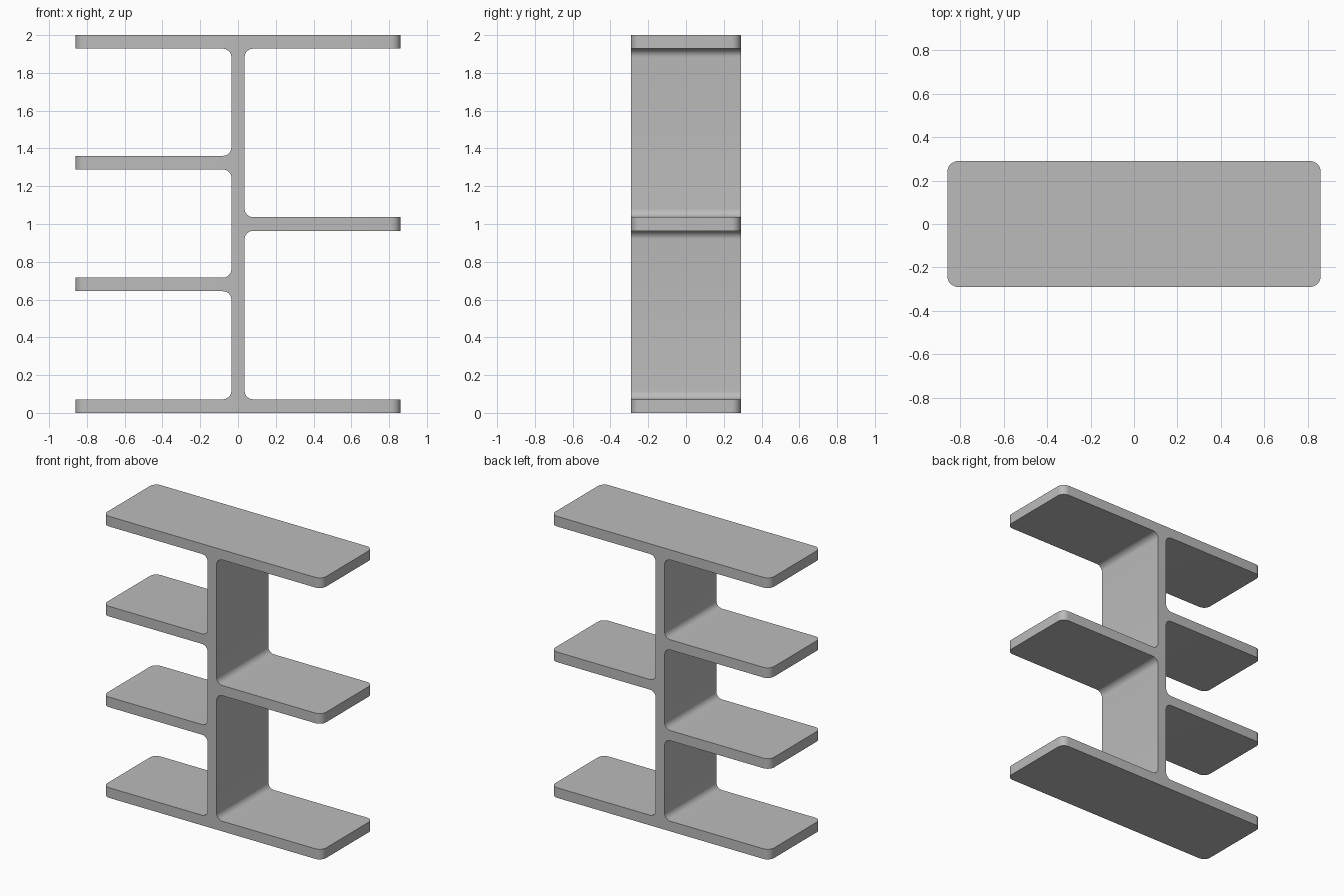
import bpy
import bmesh

cube = bpy.data.objects.get("Cube")
if cube:
    bpy.data.objects.remove(cube, do_unlink=True)

HALF_W, HALF_D, HEIGHT = 0.86, 0.29, 2.0
POST, BOARD = 0.035, 0.072       # half thickness of post, thickness of boards
FILLET, CORNER = 0.045, 0.05

# Single flat colour
grey = bpy.data.materials.new("plain grey")
grey.use_nodes = True
colour = (0.5, 0.5, 0.5, 1)
grey.diffuse_color = colour
grey.node_tree.nodes["Principled BSDF"].inputs["Base Color"].default_value = colour


def side_outline(sign, shelf_centres):
    """Bottom-to-top outline of one side, stepping out around each shelf."""
    points = [(sign * HALF_W, 0), (sign * HALF_W, BOARD), (sign * POST, BOARD)]
    for z in shelf_centres:
        low, high = z - BOARD / 2, z + BOARD / 2
        points += [(sign * POST, low), (sign * HALF_W, low),
                   (sign * HALF_W, high), (sign * POST, high)]
    top = HEIGHT - BOARD
    return points + [(sign * POST, top), (sign * HALF_W, top), (sign * HALF_W, HEIGHT)]


# Front profile: one shelf on the left, two on the right
outline = side_outline(1, [1.0]) + side_outline(-1, [0.68, 1.325])[::-1]
bm = bmesh.new()
face = bm.faces.new([bm.verts.new((x, -HALF_D, z)) for x, z in outline])
extruded = bmesh.ops.extrude_face_region(bm, geom=[face])["geom"]
bmesh.ops.translate(bm, vec=(0, 2 * HALF_D, 0),
                    verts=[v for v in extruded if isinstance(v, bmesh.types.BMVert)])
bmesh.ops.recalc_face_normals(bm, faces=bm.faces)


def bevel_edges(test, radius):
    edges = [e for e in bm.edges if test(*[v.co for v in e.verts])]
    bmesh.ops.bevel(bm, geom=edges, offset=radius, segments=8,
                    profile=0.5, affect='EDGES', clamp_overlap=False)


# Rounded joints between post and shelves, then rounded shelf corners
bevel_edges(lambda a, b: abs(a.y - b.y) > HALF_D and abs(a.x) < 2 * POST, FILLET)
bevel_edges(lambda a, b: abs(a.z - b.z) > BOARD / 2
            and min(abs(a.x), abs(b.x)) > HALF_W - 0.001, CORNER)

mesh = bpy.data.meshes.new("shelf_unit")
bm.to_mesh(mesh)
bm.free()
mesh.materials.append(grey)
shelf = bpy.data.objects.new("shelf_unit", mesh)
bpy.context.collection.objects.link(shelf)

# Smooth fillets while keeping board edges crisp
bpy.context.view_layer.objects.active = shelf
shelf.select_set(True)
bpy.ops.object.shade_smooth_by_angle()
